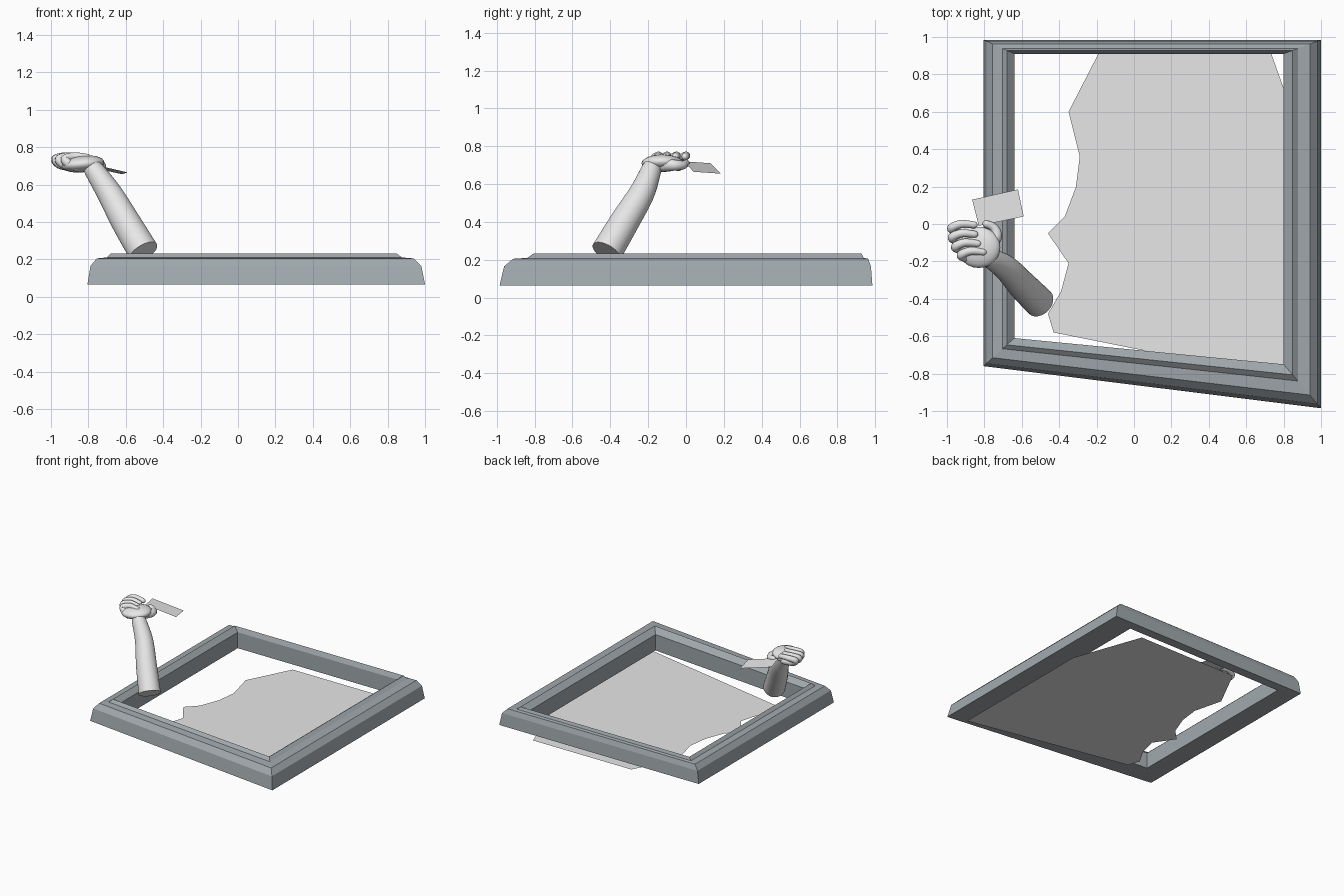
import bpy, bmesh, math
from mathutils import Vector

cube = bpy.data.objects.get("Cube")
if cube:
    bpy.data.objects.remove(cube)


def material(name, colour):
    m = bpy.data.materials.new(name)
    m.use_nodes = True
    m.diffuse_color = (*colour, 1)
    m.node_tree.nodes["Principled BSDF"].inputs["Base Color"].default_value = (*colour, 1)
    return m


PALE = material("pale_grey", (0.8, 0.8, 0.8))
SLATE = material("slate_grey", (0.36, 0.40, 0.42))


def finish(name, bm, mat, smooth=False):
    bmesh.ops.recalc_face_normals(bm, faces=bm.faces)
    mesh = bpy.data.meshes.new(name)
    bm.to_mesh(mesh)
    bm.free()
    mesh.materials.append(mat)
    obj = bpy.data.objects.new(name, mesh)
    bpy.context.collection.objects.link(obj)
    if smooth:
        bpy.ops.object.select_all(action='DESELECT')
        obj.select_set(True)
        bpy.context.view_layer.objects.active = obj
        bpy.ops.object.shade_smooth_by_angle(angle=math.radians(50))
    return obj


def bridge(bm, rings, closed=False):
    pairs = list(zip(rings, rings[1:]))
    if closed:
        pairs.append((rings[-1], rings[0]))
    for a, b in pairs:
        n = len(a)
        for i in range(n):
            j = (i + 1) % n
            bm.faces.new((a[i], a[j], b[j], b[i]))


def sheet(name, points):
    bm = bmesh.new()
    face = bm.faces.new([bm.verts.new(p) for p in points])
    if face.normal.z < 0:
        face.normal_flip()
    obj = finish(name, bm, PALE)
    return obj


def spline(points, t):
    """Smooth curve through the points, t counted in spans."""
    i = min(int(t), len(points) - 2)
    f = t - i
    p0, p1 = points[max(i - 1, 0)], points[i]
    p2, p3 = points[i + 1], points[min(i + 2, len(points) - 1)]
    return 0.5 * (2 * p1 + (p2 - p0) * f + (2 * p0 - 5 * p1 + 4 * p2 - p3) * f ** 2
                  + (3 * p1 - p0 - 3 * p2 + p3) * f ** 3)


def tube(name, path, sides=16, steps=6, round_start=True):
    """Loft of circles along (x, y, z, radius) points, with rounded ends."""
    pts = [Vector(p) for p in path]
    count = steps * (len(pts) - 1)
    samples = [spline(pts, k / steps) for k in range(count + 1)]
    centres = [(s.to_3d(), s.w) for s in samples]
    first = (centres[1][0] - centres[0][0]).normalized()
    last = (centres[-1][0] - centres[-2][0]).normalized()
    (c0, r0), (c1, r1) = centres[0], centres[-1]
    angles = [math.radians(a) for a in (25, 50, 72, 87)]
    end = [(c1 + last * r1 * math.sin(a), r1 * math.cos(a)) for a in angles]
    start = [(c0 - first * r0 * math.sin(a), r0 * math.cos(a)) for a in reversed(angles)]
    centres = (start if round_start else []) + centres + end
    bm = bmesh.new()
    rings, axis = [], None
    for k, (c, r) in enumerate(centres):
        d = (centres[min(k + 1, len(centres) - 1)][0] - centres[max(k - 1, 0)][0]).normalized()
        # carry the previous axis along so the rings do not twist
        axis = d.orthogonal() if axis is None else axis - d * axis.dot(d)
        axis.normalize()
        other = d.cross(axis)
        ring = []
        for i in range(sides):
            a = math.tau * i / sides
            ring.append(bm.verts.new(c + r * (axis * math.cos(a) + other * math.sin(a))))
        rings.append(ring)
    bridge(bm, rings)
    bm.faces.new(rings[0])
    bm.faces.new(rings[-1])
    return finish(name, bm, PALE, smooth=True)


# Skewed picture frame: one moulding profile swept between outer and inner corners
outer = [(-0.805, -0.76), (1.0, -0.985), (1.0, 0.985), (-0.805, 0.985)]
inner = [(-0.64, -0.61), (0.8, -0.75), (0.8, 0.91), (-0.64, 0.91)]
profile = [(0, 0.065), (0.1, 0.165), (0.3, 0.205), (0.62, 0.21), (0.76, 0.232),
           (1, 0.195), (1, 0.065)]
bm = bmesh.new()
rings = [[bm.verts.new((*Vector(o).lerp(Vector(i), t), z)) for o, i in zip(outer, inner)]
         for t, z in profile]
bridge(bm, rings, closed=True)
finish("frame", bm, SLATE)

# Torn sheet lying under the frame
torn_edge = [(-0.17, 0.95), (-0.35, 0.6), (-0.29, 0.36), (-0.31, 0.2), (-0.37, 0.04),
             (-0.46, -0.05), (-0.35, -0.21), (-0.39, -0.36), (-0.46, -0.48), (-0.43, -0.58)]
straight_edge = [(0.92, -0.85), (0.92, 0.39), (0.72, 0.95)]
sheet("torn_sheet", [(x, y, 0) for x, y in torn_edge + straight_edge])

# Card held in the hand
sheet("card", [(-0.83, -0.01, 0.72), (-0.59, 0.04, 0.665),
               (-0.62, 0.185, 0.655), (-0.865, 0.13, 0.71)])

# Forearm with a flat cut end
tube("forearm", [(-0.505, -0.42, 0.24, 0.083), (-0.6, -0.325, 0.4, 0.078),
                 (-0.685, -0.235, 0.55, 0.068), (-0.765, -0.185, 0.67, 0.054),
                 (-0.79, -0.17, 0.7, 0.045)], sides=24, round_start=False)

# Palm
bm = bmesh.new()
bmesh.ops.create_uvsphere(bm, u_segments=24, v_segments=14, radius=1)
for v in bm.verts:
    v.co = Vector((-0.83 + 0.115 * v.co.x, -0.125 + 0.11 * v.co.y,
                   0.71 + 0.045 * v.co.z + 0.01 * v.co.x))
finish("palm", bm, PALE, smooth=True)

# Four fingers curling out and back over the palm
fingers = [("index", 0.0, -0.975), ("middle", -0.05, -0.972),
           ("ring", -0.1, -0.955), ("little", -0.145, -0.925)]
for name, y, x in fingers:
    tube(name + "_finger", [(-0.86, y - 0.04, 0.695, 0.027), (x + 0.03, y - 0.035, 0.705, 0.025),
                            (x, y - 0.022, 0.735, 0.024), (x + 0.05, y, 0.75, 0.022),
                            (x + 0.12, y - 0.005, 0.745, 0.019)], sides=12)

# Thumb pressing on the card
tube("thumb", [(-0.77, -0.12, 0.7, 0.036), (-0.735, -0.065, 0.7, 0.03),
               (-0.75, -0.02, 0.7, 0.024), (-0.79, 0.0, 0.71, 0.02)], sides=12)
